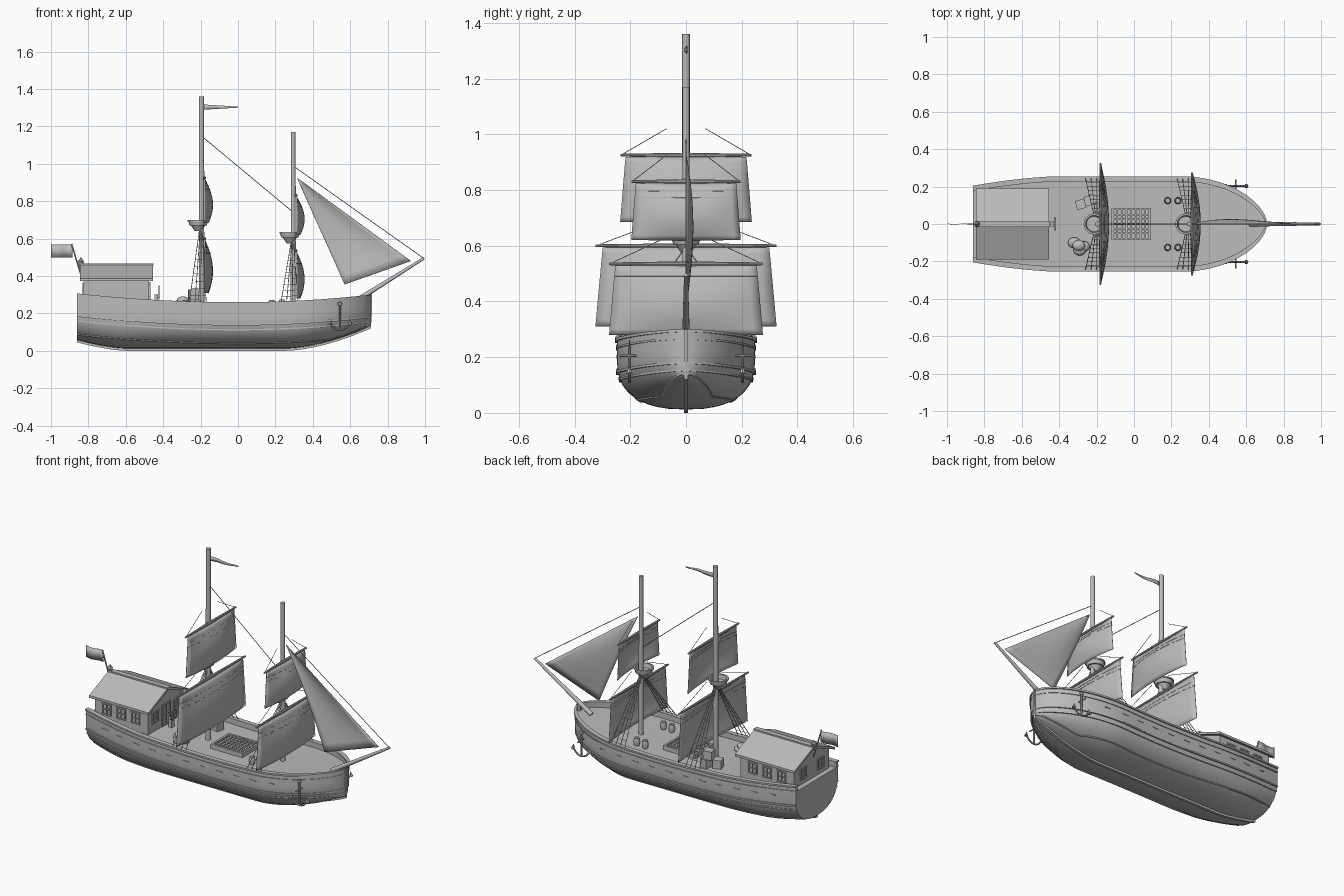
import bpy, bmesh, math
from mathutils import Vector, Matrix

if "Cube" in bpy.data.objects:
    bpy.data.objects.remove(bpy.data.objects["Cube"])

grey = bpy.data.materials.new("plain_grey")
grey.diffuse_color = (0.5, 0.5, 0.5, 1)
grey.use_nodes = True
grey.node_tree.nodes["Principled BSDF"].inputs["Base Color"].default_value = grey.diffuse_color


def finish(name, bm, smooth=True, thick=0):
    bmesh.ops.recalc_face_normals(bm, faces=bm.faces)
    me = bpy.data.meshes.new(name)
    bm.to_mesh(me)
    bm.free()
    me.materials.append(grey)
    ob = bpy.data.objects.new(name, me)
    bpy.context.collection.objects.link(ob)
    if thick:
        m = ob.modifiers.new("thickness", 'SOLIDIFY')
        m.thickness, m.offset = thick, 0
    if smooth:
        bpy.ops.object.select_all(action='DESELECT')
        ob.select_set(True)
        bpy.context.view_layer.objects.active = ob
        bpy.ops.object.shade_smooth_by_angle(angle=math.radians(35))
    return ob


def rod(bm, a, b, r1, r2=None, n=12):
    a, b = Vector(a), Vector(b)
    d = b - a
    M = Matrix.Translation((a + b) / 2) @ d.to_track_quat('Z', 'Y').to_matrix().to_4x4()
    bmesh.ops.create_cone(bm, cap_ends=True, segments=n, radius1=r1,
                          radius2=r1 if r2 is None else r2, depth=d.length, matrix=M)


def box(bm, c, s, rot=0):
    M = Matrix.Translation(c) @ Matrix.Rotation(rot, 4, 'Z') @ Matrix.Diagonal((*s, 1))
    bmesh.ops.create_cube(bm, size=1, matrix=M)


def grid(bm, rows, wrap=False):
    vs = [[bm.verts.new(p) for p in r] for r in rows]
    n = len(rows[0])
    for r0, r1 in zip(vs, vs[1:]):
        for j in range(n if wrap else n - 1):
            k = (j + 1) % n
            bm.faces.new((r0[j], r0[k], r1[k], r1[j]))
    return vs


def lathe(bm, c, prof, n=20):
    ring = [[(c[0] + r * math.cos(a), c[1] + r * math.sin(a), c[2] + z) for r, z in prof]
            for a in [2 * math.pi * i / n for i in range(n + 1)]]
    grid(bm, ring)
    bmesh.ops.remove_doubles(bm, verts=bm.verts, dist=1e-5)


# Hull lines: half beam, rail height, keel height, and side surface
def beam(x):
    if x > 0.25:
        return max(0.006, 0.247 * max(0, 1 - ((x - 0.25) / 0.46) ** 2) ** 0.6)
    return 0.247 - 0.05 * (max(0, -0.4 - x) / 0.46) ** 1.6

def sheer(x):
    return 0.255 + (0.063 if x < 0 else 0.08) * x * x

def keel(x):
    return 0.012 + 0.045 * (max(0, -0.6 - x) / 0.26) ** 1.5 + 0.12 * (max(0, x - 0.25) / 0.46) ** 1.7

def side(x, z):
    k = keel(x)
    s = min(1, max(0, (z - k) / (0.7 * (sheer(x) - k))))
    return beam(x) * (1 - (1 - s) ** 2.4) ** (1 / 2.4)

def deck(x):
    return sheer(x) - 0.03

stations = [-0.86 + 1.57 * math.sin(math.pi / 2 * i / 56) for i in range(57)]

# Hull shell with bulwarks and deck
bm = bmesh.new()
rows = []
for x in stations:
    k, h = keel(x), sheer(x)
    half = [(side(x, k + (h - k) * (i / 14) ** 1.7), k + (h - k) * (i / 14) ** 1.7) for i in range(15)]
    inner = max(0.002, beam(x) - 0.016)
    half += [(inner, h), (inner, deck(x))]
    rows.append([(x, y, z) for y, z in half] + [(x, -y, z) for y, z in half[:0:-1]])
vs = grid(bm, rows, wrap=True)
for end in (vs[0], vs[-1]):
    bm.faces.new(end)
finish("hull", bm)

# Cap rail and wales swept along both sides
for name, drop, hgt, out in (("cap_rail", 0.0, 0.010, 0.008), ("upper_wale", 0.028, 0.007, 0.005),
                             ("middle_wale", 0.115, 0.009, 0.007), ("lower_wale", 0.142, 0.007, 0.005),
                             ("bilge_strake", 0.215, 0.006, 0.004)):
    bm = bmesh.new()
    for s in (-1, 1):
        rows = []
        for x in stations:
            z = max(sheer(x) - drop, keel(x) + 0.01)
            y = side(x, z)
            inn = max(0.001, y - (0.02 if drop == 0 else 0.008))
            rows.append([(x, s * yy, z + dz) for yy, dz in
                         ((inn, -hgt / 2), (y + out, -hgt / 2), (y + out, hgt / 2), (inn, hgt / 2))])
        vs = grid(bm, rows, wrap=True)
        bm.faces.new(vs[0])
        bm.faces.new(vs[-1])
    finish(name, bm)

# Keel and stem post
bm = bmesh.new()
path = [(x, keel(x)) for x in stations] + [(0.71, 0.2), (0.71, 0.3)]
rows = []
for i, (x, z) in enumerate(path):
    up = i >= len(path) - 2
    o = (0.006, 0) if up else (0, -0.012)
    rows.append([(x + o[0], -0.008, z + o[1]), (x + o[0], 0.008, z + o[1]),
                 (x - o[0] * 3, 0.008, z + 0.012 * (not up)), (x - o[0] * 3, -0.008, z + 0.012 * (not up))])
grid(bm, rows, wrap=True)
finish("keel", bm, False)

# Scupper plates along the sides
bm = bmesh.new()
for s in (-1, 1):
    for i in range(11):
        x = -0.72 + i * 0.11
        box(bm, (x, s * side(x, sheer(x) - 0.06), sheer(x) - 0.06), (0.04, 0.006, 0.005))
finish("scuppers", bm, False)

# Cabin walls and roof
bm = bmesh.new()
wall = [(-0.165, 0.24), (0.165, 0.24), (0.165, 0.38), (0, 0.455), (-0.165, 0.38)]
vs = grid(bm, [[(x, y, z) for y, z in wall] for x in (-0.825, -0.475)], wrap=True)
bm.faces.new(vs[0])
bm.faces.new(vs[1])
finish("cabin", bm, False)
bm = bmesh.new()
roof = [(-0.19, 0.372), (0, 0.452), (0.19, 0.372), (0.19, 0.386), (0, 0.466), (-0.19, 0.386)]
vs = grid(bm, [[(x, y, z) for y, z in roof] for x in (-0.845, -0.455)], wrap=True)
for r in vs:
    bm.faces.new((r[0], r[1], r[4], r[5]))
    bm.faces.new((r[1], r[2], r[3], r[4]))
box(bm, (-0.65, 0, 0.462), (0.395, 0.03, 0.012))
finish("cabin_roof", bm, False)

# Cabin windows and door
bm = bmesh.new()
def frame(c, w, h, along_x):
    for u, v, a, b in ((-w / 2, 0, 0.007, h), (w / 2, 0, 0.007, h), (0, 0, 0.004, h),
                       (0, -h / 2, w + 0.012, 0.007), (0, h / 2, w + 0.012, 0.007), (0, 0, w, 0.004)):
        if along_x:
            box(bm, (c[0] + u, c[1], c[2] + v), (a, 0.012, b))
        else:
            box(bm, (c[0], c[1] + u, c[2] + v), (0.012, a, b))
for s in (-1, 1):
    for x in (-0.745, -0.65, -0.555):
        frame((x, s * 0.166, 0.32), 0.05, 0.06, True)
    frame((-0.826, s * 0.08, 0.33), 0.05, 0.06, False)
    frame((-0.474, s * 0.1, 0.325), 0.05, 0.06, False)
frame((-0.474, 0, 0.305), 0.07, 0.12, False)
finish("window_frames", bm, False)

# Steering wheel on its stand
bm = bmesh.new()
box(bm, (-0.437, 0, 0.265), (0.02, 0.025, 0.07))
pts = [Vector((-0.422, 0.028 * math.cos(a), 0.312 + 0.028 * math.sin(a)))
       for a in [math.pi * i / 6 for i in range(12)]]
for i in range(12):
    rod(bm, pts[i - 1], pts[i], 0.003, n=6)
for i in range(4):
    c = Vector((-0.422, 0, 0.312))
    rod(bm, c + (pts[i * 3 // 2] - c) * 1.3, c - (pts[i * 3 // 2] - c) * 1.3, 0.002, n=6)
finish("steering_wheel", bm)

# Stern lantern and flag
bm = bmesh.new()
lathe(bm, (-0.84, 0, 0.44), [(0, 0), (0.01, 0), (0.014, 0.035), (0.016, 0.038), (0.004, 0.055), (0, 0.062)], 8)
finish("stern_lantern", bm)
bm = bmesh.new()
rod(bm, (-0.838, 0, 0.40), (-0.89, 0, 0.572), 0.004, n=8)
finish("flag_pole", bm)
bm = bmesh.new()
grid(bm, [[(-0.885 - 0.115 * i / 8, 0.005 * math.sin(i * 0.9), z) for z in (0.5, 0.568)] for i in range(9)])
finish("stern_flag", bm, thick=0.002)

# Masts, tops, yards, square sails and standing rigging
def sail(name, xm, zt, zb, wt, wb, t0=0, t1=1, off=0, thick=0.003):
    bm = bmesh.new()
    rows = []
    for i in range(13):
        t = t0 + (t1 - t0) * i / 12
        w = wt + (wb - wt) * t
        rows.append([(xm + 0.018 + off + 0.042 * (1 - u * u) * math.sin(math.pi * 0.85 * t), u * w, zt + (zb - zt) * t)
                     for u in [-1 + j / 8 for j in range(17)]])
    grid(bm, rows)
    finish(name, bm, thick=thick)

def rig(tag, x, top, r, nest, sails):
    bm = bmesh.new()
    rod(bm, (x, 0, 0.2), (x, 0, top), r, r * 0.9, 16)
    finish(tag + "_mast", bm)
    bm = bmesh.new()
    lathe(bm, (x - 0.018, 0, nest), [(0, -0.03), (0.018, -0.03), (0.038, 0), (0.046, 0), (0.052, 0.022), (0.056, 0.022),
                             (0.056, 0.03), (0.046, 0.03), (0.041, 0.005), (0, 0.005)])
    finish(tag + "_top", bm)
    yards, ropes = bmesh.new(), bmesh.new()
    for i, (z, zb, w) in enumerate(sails):
        for s in (-1, 1):
            rod(yards, (x + 0.015, 0, z), (x + 0.015, s * w, z), 0.009, 0.005, 10)
            rod(ropes, (x + 0.015, s * w * 0.99, z), (x + 0.01, s * 0.07, z + 0.095), 0.0015, n=5)
        nm = tag + ("_course" if i == 0 else "_topsail")
        sail(nm, x, z - 0.006, zb, w * 0.92, w)
        for k, t in enumerate((0.14, 0.24)):
            for off in (-0.003, 0.003):
                sail(nm + "_reef_band", x, z - 0.006, zb, w * 0.92, w, t, t + 0.015, off, 0.001)
    finish(tag + "_yards", yards)
    # Shrouds with ratlines
    for s in (-1, 1):
        lines = []
        for k in range(4):
            xb = x - 0.065 + 0.03 * k
            a = Vector((xb, s * 0.246, sheer(xb)))
            b = Vector((x - 0.012 + 0.005 * k, s * 0.015, nest - 0.03))
            lines.append((a, b))
            rod(ropes, a, b, 0.002, n=5)
        for j in range(1, 9):
            p = [a.lerp(b, j / 10) for a, b in lines]
            rod(ropes, p[0], p[3], 0.0012, n=4)
    finish(tag + "_rigging", ropes)

rig("main", -0.195, 1.36, 0.015, 0.67, [(0.60, 0.31, 0.325), (0.925, 0.685, 0.236)])
rig("fore", 0.295, 1.17, 0.0135, 0.605, [(0.535, 0.28, 0.276), (0.83, 0.62, 0.196)])

# Bowsprit and stays
bm = bmesh.new()
rod(bm, (0.62, 0, 0.26), (0.995, 0, 0.495), 0.014, 0.007)
finish("bowsprit", bm)
bm = bmesh.new()
rod(bm, (-0.185, 0, 1.14), (0.29, 0, 0.745), 0.002, n=6)
rod(bm, (0.3, 0, 0.985), (0.992, 0, 0.495), 0.002, n=6)
finish("stays", bm)

# Jib with a soft belly
bm = bmesh.new()
A, B, C = Vector((0.315, 0, 0.925)), Vector((0.925, 0, 0.48)), Vector((0.57, 0, 0.355))
rows = []
for i in range(15):
    a = 1 - i / 14
    rows.append([A * a + (B * (1 - v) + C * v) * (1 - a) +
                 Vector((0, 0.036 * 4 * (1 - a) * a * (0.35 * v + 2 * v * (1 - v)), 0)) for v in [j / 12 for j in range(13)]])
grid(bm, rows)
bmesh.ops.remove_doubles(bm, verts=bm.verts, dist=1e-5)
finish("jib", bm, thick=0.003)

# Masthead pennant
bm = bmesh.new()
grid(bm, [[(-0.183 + 0.183 * i / 8, 0.004 * math.sin(i), 1.303 + d * (0.014 - 0.0014 * i)) for d in (-1, 1)]
          for i in range(9)])
finish("pennant", bm, thick=0.002)

# Cargo hatch with grating
bm = bmesh.new()
for s in (-1, 1):
    box(bm, (-0.015, s * 0.08, 0.237), (0.21, 0.012, 0.03))
    box(bm, (-0.015 + s * 0.099, 0, 0.237), (0.012, 0.17, 0.03))
for i in range(7):
    box(bm, (-0.09 + i * 0.025, 0, 0.242), (0.009, 0.16, 0.012))
for i in range(5):
    box(bm, (-0.015, -0.05 + i * 0.025, 0.242), (0.2, 0.009, 0.012))
finish("cargo_hatch", bm, False)

# Barrels, crates and sacks on deck
bm = bmesh.new()
for x in (0.18, 0.235):
    for y in (-0.125, 0.125):
        lathe(bm, (x, y, deck(x)), [(0, 0), (0.014, 0), (0.019, 0.022), (0.014, 0.045), (0.012, 0.042), (0, 0.042)], 14)
finish("barrels", bm)
bm = bmesh.new()
for x, y, z, r in ((-0.285, 0.105, 0.025, 0.3), (-0.225, 0.13, 0.025, -0.25), (-0.24, 0.125, 0.075, 0.15)):
    box(bm, (x, y, deck(x) + z), (0.05, 0.05, 0.05), r)
finish("crates", bm, False)
bm = bmesh.new()
for x, y, z in ((-0.32, -0.1, 0.018), (-0.27, -0.12, 0.018), (-0.29, -0.14, 0.018), (-0.295, -0.115, 0.04)):
    bmesh.ops.create_uvsphere(bm, u_segments=14, v_segments=8, radius=0.034,
                              matrix=Matrix.Translation((x, y, deck(x) + z)) @ Matrix.Diagonal((1, 0.85, 0.6, 1)))
finish("sacks", bm)

# Anchors hung at the bow
for s, tag in ((-1, "right"), (1, "left")):
    bm = bmesh.new()
    x, y = 0.545, s * 0.203
    rod(bm, (x, y, 0.11), (x, y, 0.24), 0.005, n=8)
    rod(bm, (x, y - 0.035, 0.205), (x, y + 0.035, 0.205), 0.004, n=8)
    arc = [(x + 0.052 * math.sin(a), y, 0.163 - 0.052 * math.cos(a)) for a in [-1.4 + 0.28 * i for i in range(11)]]
    for p, q in zip(arc, arc[1:]):
        rod(bm, p, q, 0.005, n=8)
    for p, d in ((arc[0], -1), (arc[-1], 1)):
        rod(bm, (p[0] + d * 0.004, y, p[2] - 0.012), (p[0], y, p[2] + 0.015), 0.012, 0.001, 6)
    ring = [(x + 0.011 * math.cos(a), y, 0.25 + 0.011 * math.sin(a)) for a in [math.pi * i / 5 for i in range(10)]]
    for i in range(10):
        rod(bm, ring[i - 1], ring[i], 0.002, n=5)
    finish("anchor_" + tag, bm)
